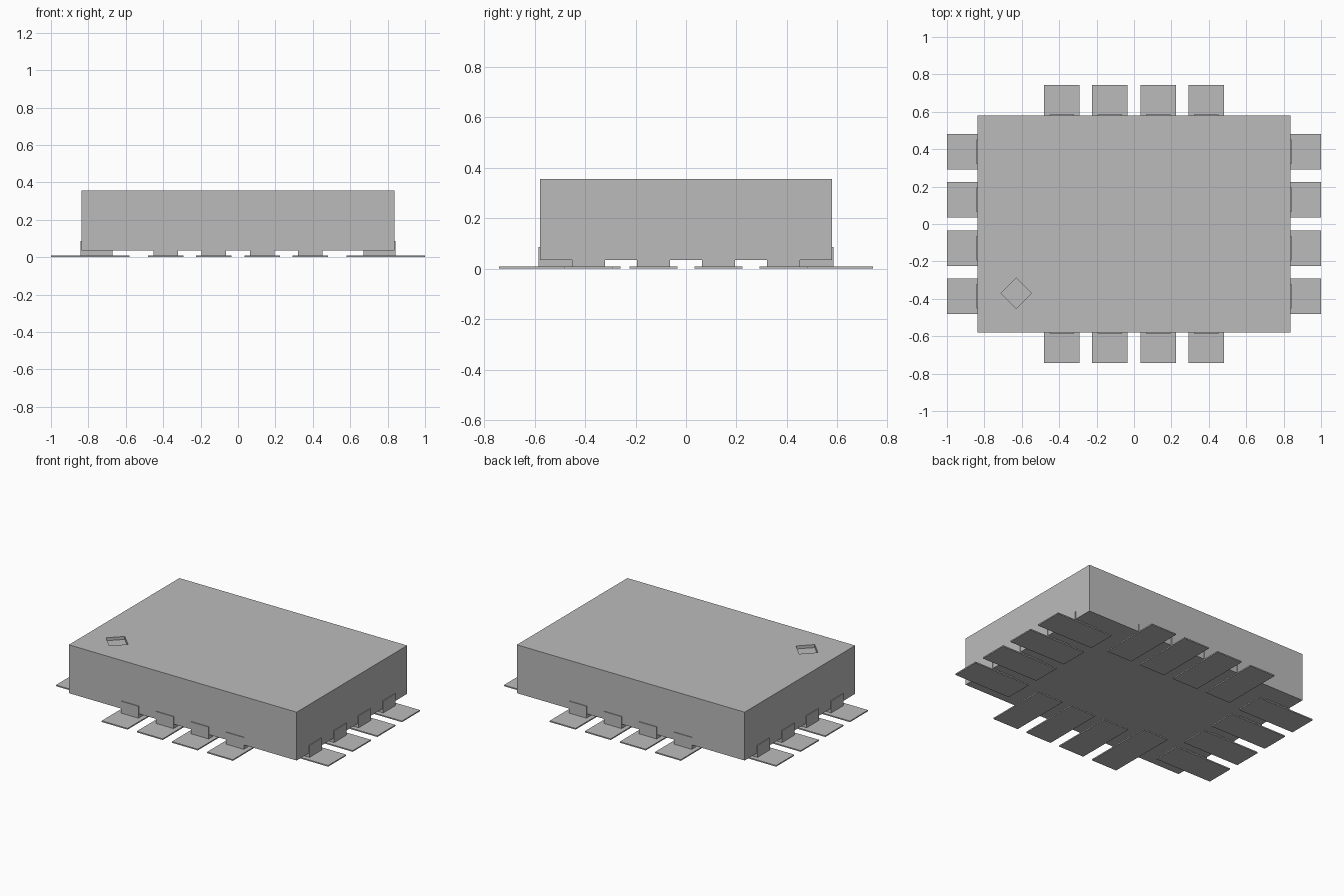
import bpy, bmesh, math
from mathutils import Matrix, Vector

cube = bpy.data.objects.get("Cube")
if cube:
    bpy.data.objects.remove(cube, do_unlink=True)

grey = bpy.data.materials.new("plain_grey")
grey.use_nodes = True
colour = (0.5, 0.5, 0.5, 1)
grey.diffuse_color = colour
grey.node_tree.nodes["Principled BSDF"].inputs["Base Color"].default_value = colour

BODY_X, BODY_Y = 0.837, 0.58
BODY_LOW, BODY_TOP = 0.035, 0.356
TAB_OUT, TAB_TOP, TAB_WIDTH = 0.005, 0.087, 0.13
PAD_THICK, PAD_WIDTH, PAD_OUT = 0.008, 0.19, 0.162
PITCH = 0.258


def finish(name, bm):
    bmesh.ops.recalc_face_normals(bm, faces=bm.faces[:])
    mesh = bpy.data.meshes.new(name)
    bm.to_mesh(mesh)
    bm.free()
    mesh.materials.append(grey)
    obj = bpy.data.objects.new(name, mesh)
    bpy.context.collection.objects.link(obj)
    return obj


def box(name, low, high, turn=Matrix()):
    low, high = Vector(low), Vector(high)
    bm = bmesh.new()
    bmesh.ops.create_cube(bm, size=1)
    bmesh.ops.scale(bm, vec=high - low, verts=bm.verts)
    bmesh.ops.translate(bm, vec=(low + high) / 2, verts=bm.verts)
    bm.transform(turn)
    return finish(name, bm)


def terminal(name, edge, along, reach, turn):
    """L-shaped contact: a foot under the body and a tab up its wall."""
    inner, outer, w = edge - reach, edge + TAB_OUT, TAB_WIDTH / 2
    profile = [(inner, PAD_THICK), (outer, PAD_THICK), (outer, TAB_TOP),
               (edge, TAB_TOP), (edge, BODY_LOW), (inner, BODY_LOW)]
    bm = bmesh.new()
    face = bm.faces.new([bm.verts.new((x, along - w, z)) for x, z in profile])
    ext = bmesh.ops.extrude_face_region(bm, geom=[face])["geom"]
    verts = [v for v in ext if isinstance(v, bmesh.types.BMVert)]
    bmesh.ops.translate(bm, vec=(0, TAB_WIDTH, 0), verts=verts)
    bm.transform(turn)
    return finish(name, bm)


# Package body with a diamond-shaped corner recess
body = box("package_body", (-BODY_X, -BODY_Y, BODY_LOW), (BODY_X, BODY_Y, BODY_TOP))
half = 0.081 / math.sqrt(2)
place = Matrix.Translation((-0.63, -0.37, BODY_TOP)) @ Matrix.Rotation(math.pi / 4, 4, "Z")
cutter = box("recess_cutter", (-half, -half, -0.02), (half, half, 0.05), place)
cutter.hide_render = True
cut = body.modifiers.new("corner_recess", "BOOLEAN")
cut.operation = "DIFFERENCE"
cut.solver = "EXACT"
cut.object = cutter
bpy.context.view_layer.update()
graph = bpy.context.evaluated_depsgraph_get()
body_mesh = bpy.data.meshes.new_from_object(body.evaluated_get(graph))
body.modifiers.clear()
body.data = body_mesh
bpy.data.objects.remove(cutter, do_unlink=True)

# Four contacts and solder pads on each side
sides = [("left", BODY_X, 0), ("back", BODY_Y, 1), ("right", BODY_X, 2), ("front", BODY_Y, 3)]
for side, edge, quarter in sides:
    turn = Matrix.Rotation(quarter * math.pi / 2, 4, "Z")
    for i in range(4):
        along = (i - 1.5) * PITCH
        # The first contact, by the recess, reaches further in
        extra = 0.063 if side == "front" and i == 0 else 0
        terminal(f"{side}_contact_{i + 1}", edge, along, 0.167 + extra, turn)
        outer = edge + PAD_OUT + (0.001 if quarter % 2 == 0 else 0)
        box(f"{side}_pad_{i + 1}",
            (outer - 0.42 - extra, along - PAD_WIDTH / 2, 0),
            (outer, along + PAD_WIDTH / 2, PAD_THICK), turn)
